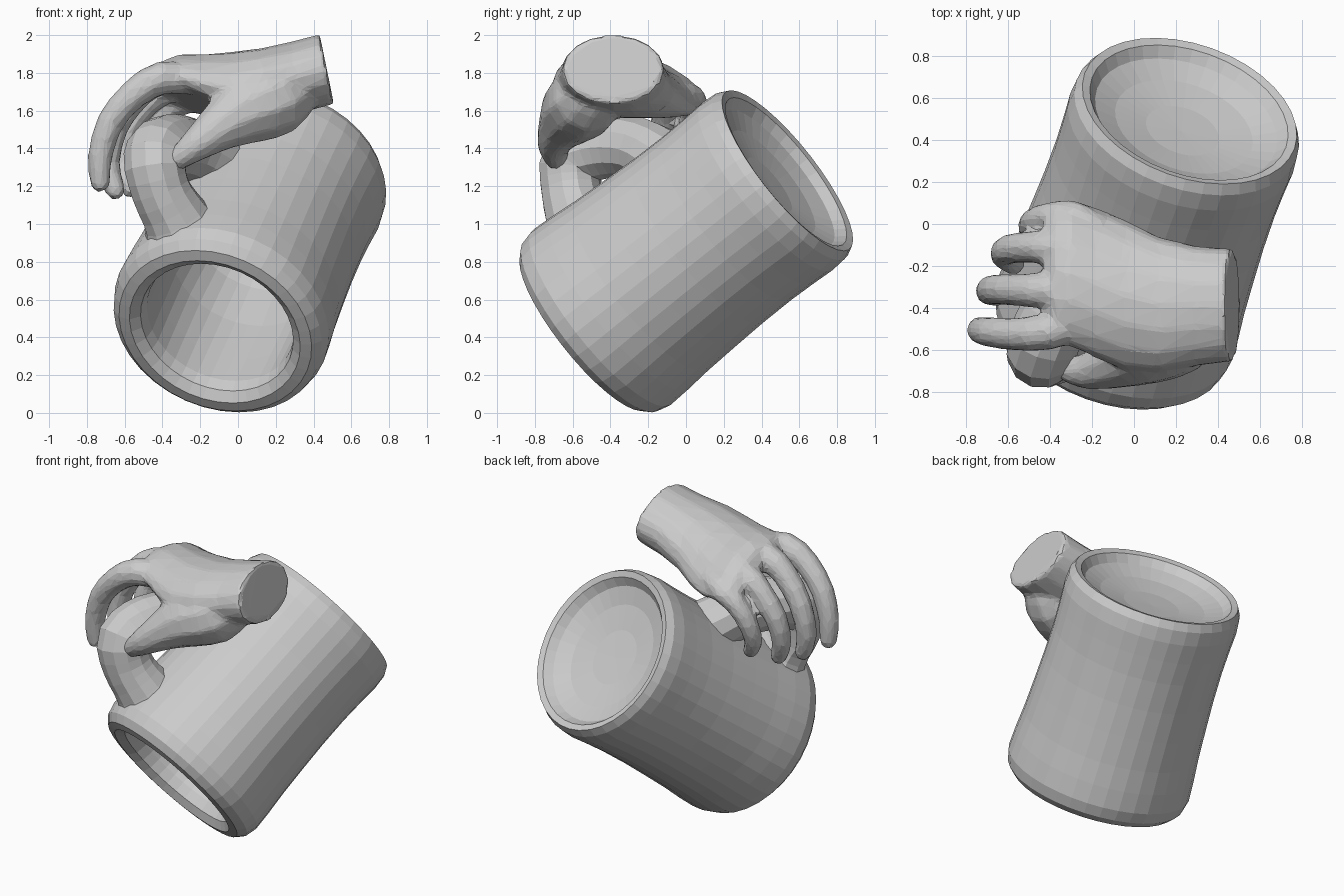
import bpy
from math import sin, cos, pi
from mathutils import Vector

if "Cube" in bpy.data.objects:
    bpy.data.objects.remove(bpy.data.objects["Cube"])


def loft(name, rings):
    """Skin a list of equal-sized point rings and cap the ends."""
    n = len(rings[0])
    verts = [p for r in rings for p in r]
    m = len(rings)
    faces = []
    for i in range(m - 1):
        a, b = i * n, (i + 1) * n
        faces += [(a + j, a + (j + 1) % n, b + (j + 1) % n, b + j) for j in range(n)]
    faces.append(tuple(range(n))[::-1])
    faces.append(tuple((m - 1) * n + j for j in range(n)))
    me = bpy.data.meshes.new(name)
    me.from_pydata(verts, [], faces)
    ob = bpy.data.objects.new(name, me)
    bpy.context.collection.objects.link(ob)
    bpy.context.view_layer.objects.active = ob
    ob.select_set(True)
    bpy.ops.object.mode_set(mode='EDIT')
    bpy.ops.mesh.select_all(action='SELECT')
    bpy.ops.mesh.normals_make_consistent(inside=False)
    bpy.ops.object.mode_set(mode='OBJECT')
    ob.select_set(False)
    return ob


def smooth_path(pts, steps):
    """Catmull-Rom resampling of (x, y, z, radius) points."""
    P = [Vector(p) for p in pts]
    P = [2 * P[0] - P[1]] + P + [2 * P[-1] - P[-2]]
    out = []
    for i in range(1, len(P) - 2):
        a, b, c, d = P[i - 1:i + 3]
        for k in range(steps):
            t = k / steps
            out.append(0.5 * (2 * b + (c - a) * t + (2 * a - 5 * b + 4 * c - d) * t * t
                              + (3 * b - a - 3 * c + d) * t ** 3))
    return out + [P[-2]]


def tube(name, pts, sides=8, steps=2, tip=True, up=(0, 1, 0)):
    path = smooth_path(pts, steps)
    cen = [p.to_3d() for p in path]
    rad = [p[3] for p in path]
    if tip:
        d = (cen[-1] - cen[-2]).normalized()
        r = rad[-1]
        cen += [cen[-1] + d * r * 0.6, cen[-1] + d * r * 0.9]
        rad += [r * 0.8, r * 0.4]
    rings = []
    for i, c in enumerate(cen):
        t = (cen[min(i + 1, len(cen) - 1)] - cen[max(i - 1, 0)]).normalized()
        u = (Vector(up) - t * t.dot(Vector(up))).normalized()
        v = t.cross(u)
        rings.append([c + rad[i] * (u * cos(2 * pi * (j + .5) / sides) + v * sin(2 * pi * (j + .5) / sides))
                      for j in range(sides)])
    return loft(name, rings)


# mug: hollow lathed body on a tilted axis, mouth facing front and down
start, end = Vector((-0.12, -0.535, 0.435)), Vector((0.265, 0.54, 1.285))
axis = (end - start).normalized()
side = axis.cross(Vector((0, 0, 1))).normalized()
upv = side.cross(axis)
N = 36


def lathe(name, profile):
    return loft(name, [[start + axis * t + r * (side * cos(2 * pi * j / N) + upv * sin(2 * pi * j / N))
                        for j in range(N)] for r, t in profile])


lathe("mug_body", [
    (0.001, 1.10), (0.20, 1.08), (0.33, 1.01), (0.39, 0.88), (0.415, 0.6), (0.41, 0.3),
    (0.405, 0.10), (0.42, 0.03), (0.47, -0.01), (0.53, 0.0), (0.572, 0.045), (0.59, 0.12), (0.583, 0.25),
    (0.57, 0.4), (0.56, 0.6), (0.552, 0.8), (0.55, 1.0), (0.555, 1.15), (0.562, 1.28),
    (0.555, 1.37), (0.53, 1.42), (0.49, 1.41), (0.45, 1.36), (0.34, 1.32), (0.18, 1.295), (0.001, 1.29)])

# mug handle: fat loop hugging the body, trimmed where it would enter the hollow
handle = tube("mug_handle", [(-0.26, -0.50, 0.88, 0.26), (-0.33, -0.57, 1.03, 0.18), (-0.41, -0.61, 1.18, 0.16),
                             (-0.44, -0.60, 1.34, 0.17), (-0.38, -0.44, 1.41, 0.17), (-0.26, -0.25, 1.40, 0.165),
                             (-0.10, -0.08, 1.30, 0.18)],
              sides=12, steps=3, tip=False, up=(0.8, -0.5, 0.2))
cutter = lathe("trim_cutter", [(0.53, -0.3), (0.53, 1.3)])
mod = handle.modifiers.new("trim", 'BOOLEAN')
mod.operation, mod.object, mod.solver = 'DIFFERENCE', cutter, 'EXACT'
bpy.context.view_layer.objects.active = handle
bpy.ops.object.modifier_apply(modifier="trim")
bpy.data.objects.remove(cutter)

# palm and wrist: x, centre y, centre z, half width, half height, slope over y, cut slant, arch
sections = [(0.47, -0.385, 1.82, 0.27, 0.185, 0, -0.038, 0), (0.30, -0.39, 1.775, 0.285, 0.19, 0, -0.02, 0),
            (0.12, -0.385, 1.745, 0.325, 0.185, -0.05, 0, 0.2), (-0.04, -0.34, 1.74, 0.36, 0.17, -0.1, 0, 0.5),
            (-0.18, -0.28, 1.755, 0.36, 0.14, -0.17, 0, 0.6), (-0.31, -0.23, 1.78, 0.35, 0.11, -0.2, 0, 0.6),
            (-0.38, -0.23, 1.775, 0.335, 0.085, -0.22, 0, 0.6), (-0.43, -0.23, 1.75, 0.30, 0.045, -0.22, 0, 0.6)]


def palm_point(s, a):
    x, y, z, w, h, k, slant, arch = s
    dy = w * cos(a)
    return Vector((x + slant * sin(a), y + dy, z + h * sin(a) + k * dy - arch * dy * dy))


hand = loft("hand", [[palm_point(s, 2 * pi * j / 16) for j in range(16)] for s in sections])

# four curled fingers, and the thumb resting on the near side of the handle
digits = {
    "index_finger": [(-0.22, -0.46, 1.76, 0.08), (-0.40, -0.51, 1.775, 0.09), (-0.55, -0.525, 1.69, 0.08),
                     (-0.675, -0.515, 1.54, 0.074), (-0.73, -0.505, 1.36, 0.066), (-0.73, -0.50, 1.22, 0.055)],
    "middle_finger": [(-0.22, -0.31, 1.78, 0.08), (-0.40, -0.315, 1.775, 0.09), (-0.53, -0.315, 1.69, 0.08),
                      (-0.65, -0.31, 1.52, 0.074), (-0.69, -0.32, 1.32, 0.066), (-0.65, -0.34, 1.18, 0.055)],
    "ring_finger": [(-0.22, -0.13, 1.74, 0.08), (-0.38, -0.115, 1.72, 0.085), (-0.49, -0.11, 1.64, 0.077),
                    (-0.595, -0.12, 1.49, 0.072), (-0.62, -0.15, 1.32, 0.064), (-0.57, -0.19, 1.19, 0.055)],
    "little_finger": [(-0.14, -0.05, 1.68, 0.07), (-0.28, 0.03, 1.66, 0.08), (-0.40, 0.035, 1.59, 0.07),
                      (-0.48, 0.01, 1.46, 0.065), (-0.49, -0.03, 1.33, 0.058), (-0.44, -0.07, 1.24, 0.05)],
    "thumb": [(0.36, -0.46, 1.74, 0.12), (0.22, -0.52, 1.67, 0.195), (0.04, -0.59, 1.60, 0.185),
              (-0.10, -0.66, 1.51, 0.13), (-0.22, -0.70, 1.42, 0.09), (-0.31, -0.69, 1.35, 0.065)],
}
parts = [tube(name, pts, sides=10) for name, pts in digits.items()]

# fuse the hand into one low-poly skin
for ob in parts + [hand]:
    ob.select_set(True)
bpy.context.view_layer.objects.active = hand
bpy.ops.object.join()
fuse = hand.modifiers.new("fuse", 'REMESH')
fuse.mode, fuse.voxel_size = 'VOXEL', 0.018
soften = hand.modifiers.new("soften", 'SMOOTH')
soften.factor, soften.iterations = 0.5, 5
reduce = hand.modifiers.new("reduce", 'DECIMATE')
reduce.ratio = 0.12
